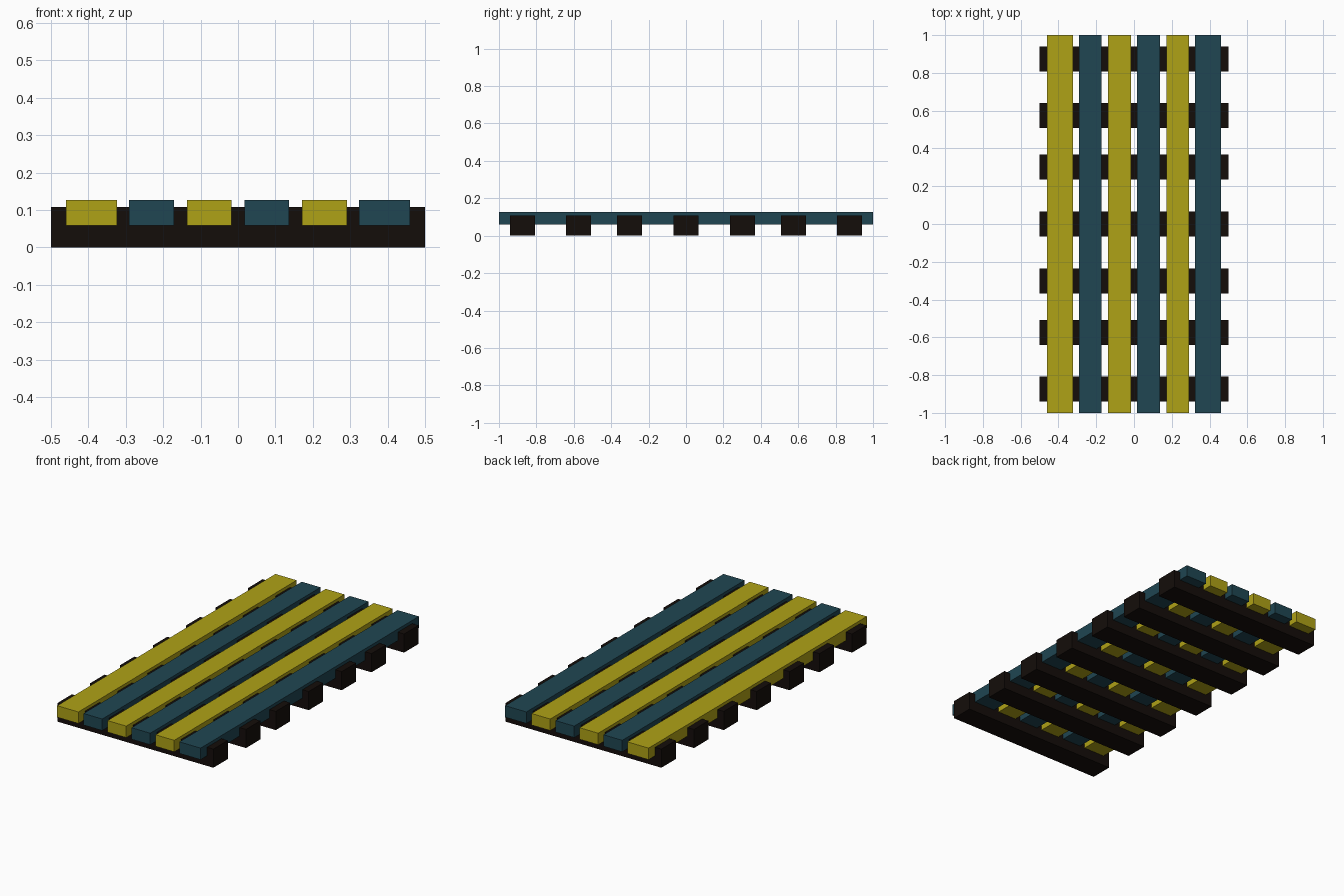
import bpy
import bmesh

if "Cube" in bpy.data.objects:
    bpy.data.objects.remove(bpy.data.objects["Cube"])


def material(name, color):
    m = bpy.data.materials.new(name)
    m.diffuse_color = (*color, 1.0)
    m.use_nodes = True
    m.node_tree.nodes["Principled BSDF"].inputs["Base Color"].default_value = m.diffuse_color
    return m


def box(name, x0, x1, y0, y1, z0, z1, mat):
    bm = bmesh.new()
    bmesh.ops.create_cube(bm, size=1.0)
    for v in bm.verts:
        v.co = (x1 if v.co.x > 0 else x0,
                y1 if v.co.y > 0 else y0,
                z1 if v.co.z > 0 else z0)
    me = bpy.data.meshes.new(name)
    bm.to_mesh(me)
    bm.free()
    me.materials.append(mat)
    ob = bpy.data.objects.new(name, me)
    bpy.context.collection.objects.link(ob)
    return ob


yellow = material("yellow_paint", (0.43, 0.36, 0.008))
teal = material("teal_paint", (0.014, 0.061, 0.084))
dark = material("dark_wood", (0.007, 0.004, 0.003))

# Long planks, alternating colours, outer two slightly wider
planks = [(-0.46, -0.324), (-0.291, -0.171), (-0.137, -0.017),
          (0.017, 0.137), (0.171, 0.291), (0.324, 0.46)]
for i, (x0, x1) in enumerate(planks):
    box(f"plank_{i + 1}", x0, x1, -1.0, 1.0, 0.059, 0.126,
        teal if i % 2 else yellow)

# Cross beams, the planks are let into their tops
for i, y in enumerate((-0.874, -0.575, -0.302, 0.0, 0.302, 0.575, 0.874)):
    box(f"cross_beam_{i + 1}", -0.5, 0.5, y - 0.066, y + 0.066, 0.0, 0.108, dark)
